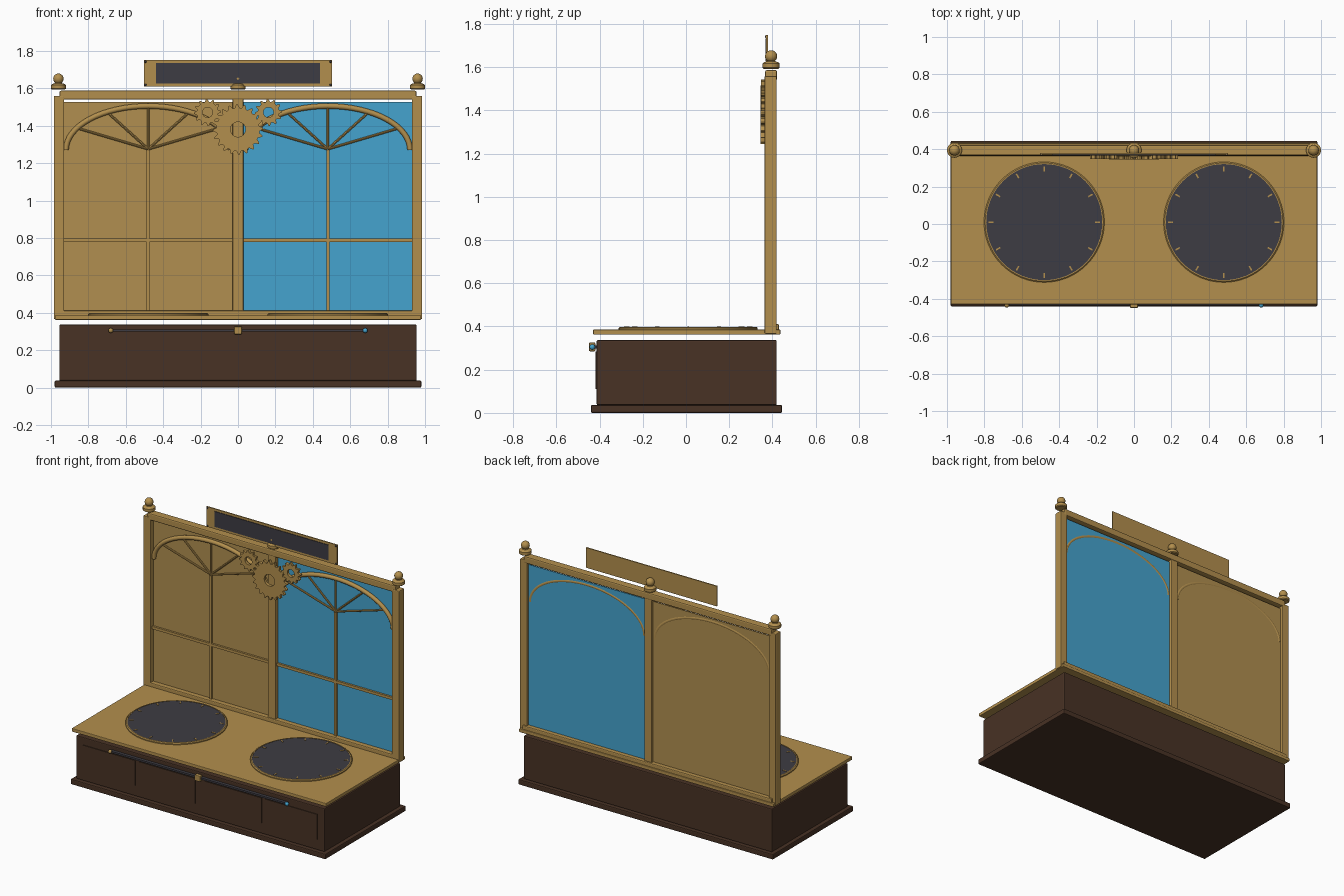
import bpy, bmesh, math
from math import sin, cos, pi

if "Cube" in bpy.data.objects:
    bpy.data.objects.remove(bpy.data.objects["Cube"])


def mat(name, r, g, b):
    m = bpy.data.materials.new(name)
    m.diffuse_color = (r, g, b, 1)
    m.use_nodes = True
    m.node_tree.nodes["Principled BSDF"].inputs["Base Color"].default_value = m.diffuse_color
    return m


BRASS = mat("brass", 0.45, 0.275, 0.075)
AMBER = mat("amber_panel", 0.44, 0.275, 0.08)
BLUE = mat("blue_panel", 0.06, 0.37, 0.62)
DARK = mat("charcoal", 0.048, 0.045, 0.056)
WOOD = mat("dark_wood", 0.065, 0.032, 0.018)


def add(name, bm, m, smooth=False, bevel=0):
    bmesh.ops.recalc_face_normals(bm, faces=bm.faces)
    me = bpy.data.meshes.new(name)
    bm.to_mesh(me)
    bm.free()
    ob = bpy.data.objects.new(name, me)
    bpy.context.collection.objects.link(ob)
    me.materials.append(m)
    if bevel:
        b = ob.modifiers.new("bevel", "BEVEL")
        b.width, b.segments = bevel, 2
    if smooth:
        bpy.ops.object.select_all(action='DESELECT')
        bpy.context.view_layer.objects.active = ob
        ob.select_set(True)
        bpy.ops.object.shade_smooth_by_angle(angle=math.radians(35))
    return ob


def box(name, x, y, z, m, bevel=0):
    """Box from (min, max) pairs."""
    bm = bmesh.new()
    bmesh.ops.create_cube(bm, size=1)
    for v in bm.verts:
        v.co = [(a + b) / 2 + c * (b - a) for (a, b), c in zip((x, y, z), v.co)]
    return add(name, bm, m, bevel=bevel)


def lathe(name, profile, at, m, n=48):
    """Revolve an (r, z) profile about z; end rings are capped."""
    bm = bmesh.new()
    rings = [[bm.verts.new((at[0] + r * cos(2 * pi * i / n), at[1] + r * sin(2 * pi * i / n), at[2] + z))
              for i in range(n)] for r, z in profile]
    for a, b in zip(rings, rings[1:]):
        for i in range(n):
            j = (i + 1) % n
            bm.faces.new((a[i], a[j], b[j], b[i]))
    bm.faces.new(rings[0])
    bm.faces.new(rings[-1])
    return add(name, bm, m, smooth=True)


def ball(name, at, r, m):
    bm = bmesh.new()
    bmesh.ops.create_uvsphere(bm, u_segments=24, v_segments=12, radius=r)
    bmesh.ops.translate(bm, verts=bm.verts, vec=at)
    return add(name, bm, m, smooth=True)


def gear(name, cx, cz, tip, root, hole, teeth, y0, y1):
    """Toothed ring with an open centre, facing the front."""
    bm = bmesh.new()
    n = teeth * 4
    loops = []
    for y in (y0, y1):
        for outer in (True, False):
            ring = []
            for i in range(n):
                a = 2 * pi * (i + (0.18 if i % 4 == 0 else -0.18 if i % 4 == 1 else 0)) / n
                r = (tip if i % 4 < 2 else root) if outer else hole
                ring.append(bm.verts.new((cx + r * cos(a), y, cz + r * sin(a))))
            loops.append(ring)
    fo, fi, bo, bi = loops
    for a, b in ((fo, fi), (fi, bi), (bi, bo), (bo, fo)):
        for i in range(n):
            j = (i + 1) % n
            bm.faces.new((a[i], a[j], b[j], b[i]))
    return add(name, bm, BRASS)


def tube(name, pts, r, m, n=12):
    """Round tube along points lying in an xz plane."""
    bm = bmesh.new()
    rings = []
    for k, (x, y, z) in enumerate(pts):
        p, q = pts[max(k - 1, 0)], pts[min(k + 1, len(pts) - 1)]
        dx, dz = q[0] - p[0], q[2] - p[2]
        d = math.hypot(dx, dz)
        nx, nz = -dz / d, dx / d
        rings.append([bm.verts.new((x + nx * r * cos(2 * pi * i / n), y + r * sin(2 * pi * i / n),
                                    z + nz * r * cos(2 * pi * i / n))) for i in range(n)])
    for a, b in zip(rings, rings[1:]):
        for i in range(n):
            j = (i + 1) % n
            bm.faces.new((a[i], a[j], b[j], b[i]))
    bm.faces.new(rings[0])
    bm.faces.new(rings[-1])
    return add(name, bm, m, smooth=True)


def span(s, a, b):
    return (a, b) if s > 0 else (-b, -a)


# wooden base
box("plinth", (-.98, .98), (-.44, .445), (0, .037), WOOD, .006)
box("cabinet", (-.955, .955), (-.414, .42), (.036, .337), WOOD, .006)
for s in (-1, 1):
    box("drawer_front_inner", span(s, .036, .475), (-.419, -.41), (.11, .285), WOOD)
    box("drawer_front_outer", span(s, .5, .9), (-.419, -.41), (.11, .285), WOOD)

# slider on the front
box("slider_rail", (-.68, .68), (-.436, -.412), (.299, .311), DARK)
box("slider_grip", (-.021, .021), (-.449, -.42), (.285, .326), BRASS, .005)
ball("slider_end_left", (-.68, -.434, .305), .013, BRASS)
ball("slider_end_right", (.68, -.434, .305), .013, BLUE)

# brass table top
box("table_top", (-.979, .979), (-.43, .437), (.362, .386), BRASS, .004)

# dials with hour ticks
for s in (-1, 1):
    c = (s * .48, .01, .38)
    lathe("dial_rim", [(.322, 0), (.322, .013), (.316, .018), (.31, .018), (.31, 0)], c, BRASS, 64)
    lathe("dial_face", [(.311, 0), (.311, .016)], c, DARK, 64)
    bm = bmesh.new()
    for k in range(12):
        a = k * pi / 6
        vs = []
        for z in (.394, .399):
            for r, w in ((.272, -.004), (.298, -.004), (.298, .004), (.272, .004)):
                vs.append(bm.verts.new((c[0] + r * cos(a) - w * sin(a), c[1] + r * sin(a) + w * cos(a), z)))
        for f in ((0, 1, 2, 3), (4, 5, 6, 7), (0, 1, 5, 4), (1, 2, 6, 5), (2, 3, 7, 6), (3, 0, 4, 7)):
            bm.faces.new([vs[i] for i in f])
    add("dial_ticks", bm, BRASS)

# upright frame
Y = (.364, .42)
box("bottom_rail", (-.96, .96), (.364, .43), (.366, .412), BRASS, .006)
box("top_rail", (-.955, .955), (.366, .422), (1.539, 1.587), BRASS, .008)
box("centre_post", (-.029, .029), (.37, .418), (.40, 1.55), BRASS, .005)
for s in (-1, 1):
    box("side_post", span(s, .929, .985), Y, (.366, 1.56), BRASS, .005)

# window panels, glazing bars, arches and fan spokes
for s, m in ((-1, AMBER), (1, BLUE)):
    cx = s * .48
    box("window_panel", span(s, .027, .931), (.396, .402), (.41, 1.527), m)
    box("vertical_bar", (cx - .008, cx + .008), (.382, .398), (.41, 1.27), BRASS)
    box("horizontal_bar", span(s, .028, .93), (.382, .398), (.779, .798), BRASS)
    arc = [(cx + .44 * cos(pi * k / 32), .39, 1.27 + .235 * sin(pi * k / 32)) for k in range(33)]
    tube("window_arch", arc, .0145, BRASS)
    for k in range(1, 6):
        t = k * pi / 6
        tube("fan_spoke", [(cx, .388, 1.275), (cx + .44 * cos(t), .388, 1.27 + .235 * sin(t))], .0065, BRASS, 8)

# gears over the centre post
gear("large_gear", 0, 1.38, .135, .115, .04, 20, .345, .364)
for s in (-1, 1):
    gear("small_gear", s * .163, 1.471, .073, .057, .027, 12, .347, .366)

# finials
for x in (-.96, 0, .96):
    lathe("finial_collar", [(.034, 0), (.04, .005), (.04, .024), (.034, .03), (.02, .034), (.016, .042)],
          (x, .394, 1.593), BRASS, 32)
    ball("finial_ball", (x, .394, 1.651), .028, BRASS)

# name board with blank plate and corner rivets
box("sign_board", (-.503, .503), (.371, .379), (1.61, 1.75), BRASS)
box("sign_plate", (-.438, .438), (.367, .373), (1.627, 1.734), DARK)
for x in (-.495, .495):
    for z in (1.618, 1.742):
        ball("sign_rivet", (x, .371, z), .006, DARK)
